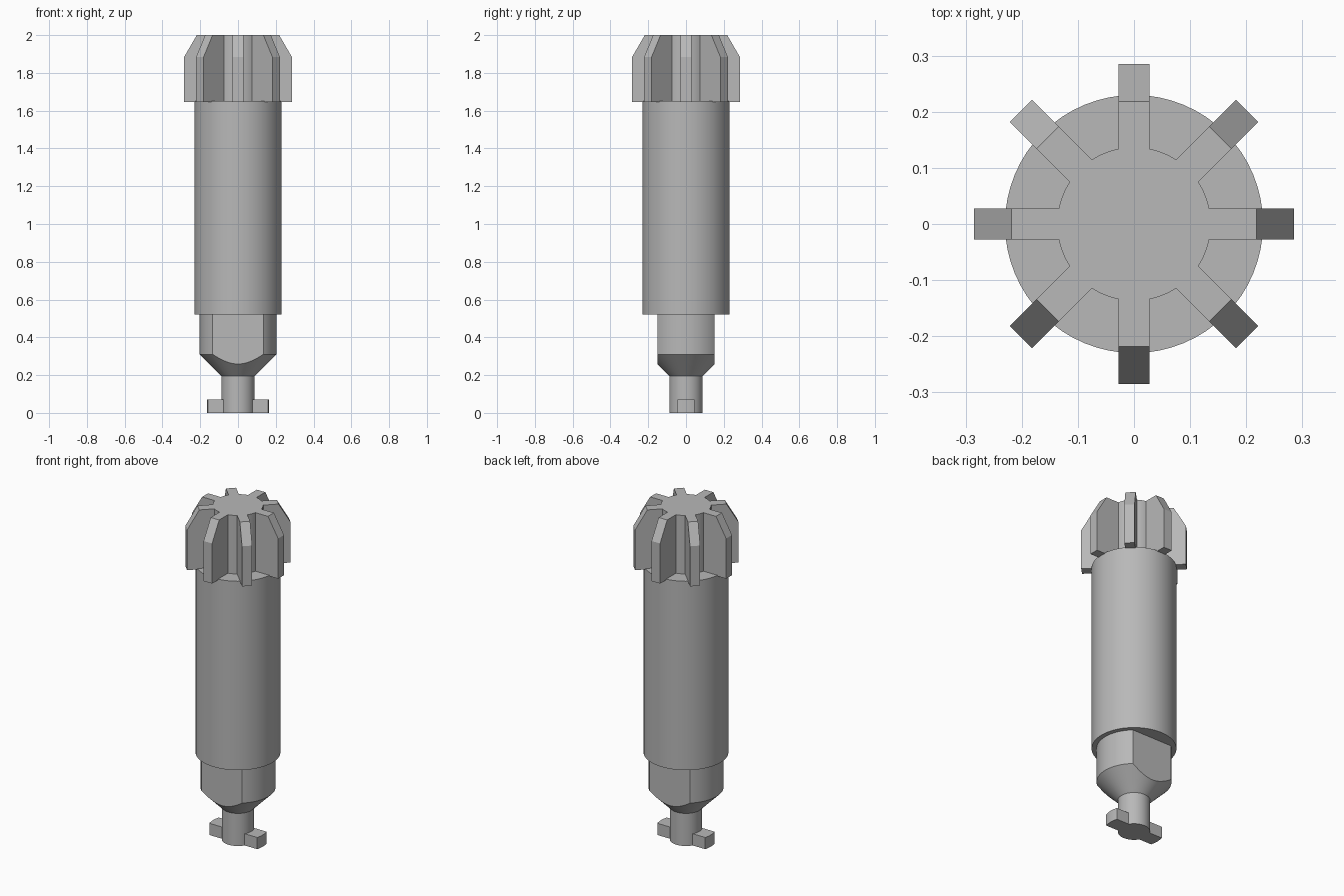
import bpy, bmesh
from math import sin, cos, asin, pi, radians

if "Cube" in bpy.data.objects:
    bpy.data.objects.remove(bpy.data.objects["Cube"], do_unlink=True)

SIDES = 64

grey = bpy.data.materials.new("light_grey")
grey.use_nodes = True
colour = (0.48, 0.48, 0.48, 1.0)
grey.diffuse_color = colour
grey.node_tree.nodes["Principled BSDF"].inputs["Base Color"].default_value = colour


def circle(r):
    return [(r * cos(2 * pi * i / SIDES), r * sin(2 * pi * i / SIDES)) for i in range(SIDES)]


def spoked(count, half_width, core_r, tip_r, arc_steps, round_tip=False):
    """Outline of a round core with straight-sided spokes around it."""
    root = asin(half_width / core_r)
    step = 2 * pi / count
    points = []
    for k in range(count):
        if round_tip:
            a = asin(half_width / tip_r)
            tip = [(tip_r * cos(a * t / 4), tip_r * sin(a * t / 4)) for t in range(-4, 5)]
        else:
            tip = [(tip_r, -half_width), (tip_r, half_width)]
        arc = []
        for j in range(arc_steps + 1):
            a = root + (step - 2 * root) * j / arc_steps
            arc.append((core_r * cos(a), core_r * sin(a)))
        c, s = cos(k * step), sin(k * step)
        points += [(x * c - y * s, x * s + y * c) for x, y in tip + arc]
    return points


def loft(name, layers, flats=None):
    """Join matching outlines, given as (z, outline), and cap both ends."""
    bm = bmesh.new()
    rings = [[bm.verts.new((x, y, z)) for x, y in outline] for z, outline in layers]
    n = len(rings[0])
    for low, high in zip(rings, rings[1:]):
        for i in range(n):
            j = (i + 1) % n
            bm.faces.new((low[i], low[j], high[j], high[i]))
    bm.faces.new(rings[0][::-1])
    bm.faces.new(rings[-1])
    # Optional flats cut on the front and back
    if flats:
        for side in (-1, 1):
            cut = bmesh.ops.bisect_plane(
                bm, geom=bm.verts[:] + bm.edges[:] + bm.faces[:],
                plane_co=(0, side * flats, 0), plane_no=(0, side, 0), clear_outer=True)
            edges = [e for e in cut["geom_cut"] if isinstance(e, bmesh.types.BMEdge)]
            bmesh.ops.contextual_create(bm, geom=edges)
    bmesh.ops.recalc_face_normals(bm, faces=bm.faces[:])
    mesh = bpy.data.meshes.new(name)
    bm.to_mesh(mesh)
    bm.free()
    mesh.materials.append(grey)
    obj = bpy.data.objects.new(name, mesh)
    bpy.context.collection.objects.link(obj)
    bpy.ops.object.select_all(action="DESELECT")
    obj.select_set(True)
    bpy.context.view_layer.objects.active = obj
    bpy.ops.object.shade_smooth_by_angle(angle=radians(25))
    return obj


# Locking foot with two tabs, and the stem above it
foot = spoked(2, 0.045, 0.088, 0.165, 20, round_tip=True)
loft("locking_foot", [(0.0, foot), (0.07, foot)])
loft("stem", [(0.07, circle(0.088)), (0.2, circle(0.088))])

# Tapered neck with flats on the front and back
loft("neck", [(0.195, circle(0.088)), (0.31, circle(0.203)), (0.52, circle(0.203))], flats=0.152)

# Main barrel
loft("barrel", [(0.52, circle(0.23)), (1.65, circle(0.23))])

# Toothed crown with sloping tooth tips
straight = spoked(8, 0.028, 0.137, 0.285, 5)
narrow = spoked(8, 0.028, 0.137, 0.218, 5)
loft("toothed_crown", [(1.645, straight), (1.885, straight), (2.0, narrow)])
